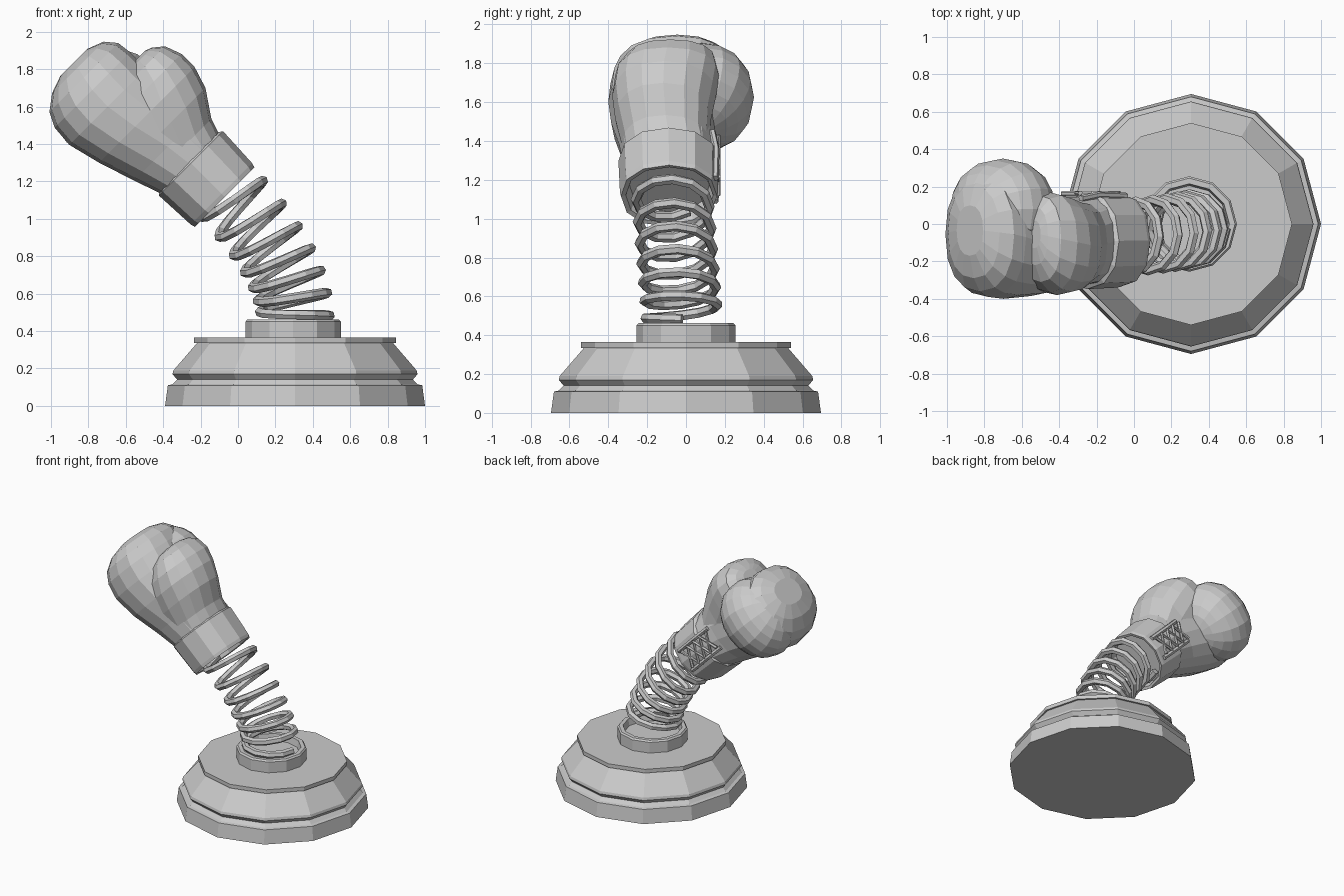
import bpy, bmesh
from math import sin, cos, pi
from mathutils import Vector

if "Cube" in bpy.data.objects:
    bpy.data.objects.remove(bpy.data.objects["Cube"])

# Glove frame: origin at the cuff opening, U along the forearm, V across it, Y is world y
O = Vector((-0.075, 0, 1.12))
U = Vector((-1, 0, 1)).normalized()
V = Vector((1, 0, 1)).normalized()
Y = Vector((0, 1, 0))


def loft(name, rings, caps=True):
    """Skin a list of equal-length vertex rings."""
    bm = bmesh.new()
    rs = [[bm.verts.new(p) for p in ring] for ring in rings]
    n = len(rs[0])
    for a, b in zip(rs, rs[1:]):
        for i in range(n):
            bm.faces.new((a[i], a[(i + 1) % n], b[(i + 1) % n], b[i]))
    if caps:
        bm.faces.new(rs[0])
        bm.faces.new(rs[-1])
    bmesh.ops.recalc_face_normals(bm, faces=bm.faces)
    me = bpy.data.meshes.new(name)
    bm.to_mesh(me)
    bm.free()
    ob = bpy.data.objects.new(name, me)
    bpy.context.collection.objects.link(ob)
    return ob


def lathe(name, profile, centre, n=12):
    return loft(name, [[(centre[0] + r * cos(2 * pi * i / n),
                         centre[1] + r * sin(2 * pi * i / n), z)
                        for i in range(n)] for r, z in profile])


def section(s, v0, v1, y0, y1, n=16, power=2.3):
    """Rounded cross-section of the glove at distance s along U."""
    ring = []
    for i in range(n):
        c, d = cos(2 * pi * i / n), sin(2 * pi * i / n)
        c = abs(c) ** (2 / power) * (1 if c > 0 else -1)
        d = abs(d) ** (2 / power) * (1 if d > 0 else -1)
        ring.append(O + U * s + V * ((v0 + v1) / 2 + (v1 - v0) / 2 * c)
                    + Y * ((y0 + y1) / 2 + (y1 - y0) / 2 * d))
    return ring


def tube(name, path, r, n=6):
    """Sweep a small circle along a path with parallel transport."""
    rings, nor = [], None
    for i, p in enumerate(path):
        t = (path[min(i + 1, len(path) - 1)] - path[max(i - 1, 0)]).normalized()
        nor = t.orthogonal() if nor is None else nor - t * nor.dot(t)
        nor.normalize()
        b = t.cross(nor)
        rings.append([p + r * (nor * cos(2 * pi * k / n) + b * sin(2 * pi * k / n))
                      for k in range(n)])
    return loft(name, rings)


# Stepped round base
lathe("base", [(0.695, 0), (0.68, 0.11), (0.655, 0.115), (0.63, 0.14),
               (0.655, 0.17), (0.65, 0.19), (0.525, 0.335), (0.54, 0.335),
               (0.54, 0.365), (0.2, 0.365)], (0.305, 0))

# Spring socket with recessed top
lathe("spring_socket", [(0.255, 0.36), (0.255, 0.45), (0.245, 0.462),
                        (0.215, 0.462), (0.205, 0.41)], (0.295, 0))

# Bent coil spring along a quadratic curve
A, B, C = Vector((0.305, -0.02, 0.48)), Vector((0.3, -0.04, 0.76)), Vector((-0.07, -0.075, 1.15))
turns, per = 6.6, 12
path = []
for i in range(int(turns * per) + 1):
    t = i / (turns * per)
    c = A * (1 - t) ** 2 + B * (2 * t * (1 - t)) + C * t * t
    tan = ((B - A) * (1 - t) + (C - B) * t).normalized()
    side = Y.cross(tan).normalized()
    a = -2 * pi * i / per
    path.append(c + 0.187 * (side * cos(a) + tan.cross(side) * sin(a)))
tube("spring", path, 0.027)

# Cuff with hollow opening
loft("cuff", [section(*k, n=12, power=2.2) for k in [
    (0.07, -0.19, 0.19, -0.29, 0.12),
    (0.0, -0.205, 0.205, -0.31, 0.14),
    (-0.005, -0.225, 0.225, -0.335, 0.16),
    (0.02, -0.232, 0.232, -0.34, 0.165),
    (0.25, -0.243, 0.243, -0.348, 0.168),
    (0.265, -0.22, 0.22, -0.32, 0.14)]])

# Hand and knuckles
loft("fist", [section(*k) for k in [
    (0.24, -0.225, 0.215, -0.325, 0.15),
    (0.40, -0.28, 0.23, -0.345, 0.14),
    (0.60, -0.345, 0.20, -0.385, 0.15),
    (0.78, -0.39, 0.19, -0.40, 0.20),
    (0.90, -0.38, 0.19, -0.39, 0.25),
    (0.98, -0.34, 0.18, -0.36, 0.25),
    (1.04, -0.26, 0.13, -0.29, 0.20),
    (1.075, -0.16, 0.04, -0.17, 0.10)]])

# Fingers curled onto the palm side
curl = []
for j in range(1, 12):
    a = pi * j / 12
    h, w = -0.255 * cos(a), sin(a)
    curl.append(section(0.80 + h, -0.085 - 0.305 * w, -0.085 + 0.305 * w,
                        0.08 - 0.27 * w, 0.08 + 0.27 * w, power=2.15))
loft("curled_fingers", curl)

# Thumb side
loft("thumb", [section(*k) for k in [
    (0.25, -0.19, 0.215, -0.32, 0.14),
    (0.34, -0.19, 0.245, -0.33, 0.12),
    (0.48, -0.18, 0.34, -0.365, 0.13),
    (0.60, -0.13, 0.378, -0.38, 0.155),
    (0.70, -0.04, 0.378, -0.365, 0.17),
    (0.79, 0.04, 0.345, -0.31, 0.15),
    (0.835, 0.10, 0.29, -0.22, 0.09),
    (0.85, 0.15, 0.25, -0.13, 0.02)]])

# Crossed laces on the palm side
for sign, name in ((1, "lace_a"), (-1, "lace_b")):
    tube(name, [O + U * (0.07 + 0.075 * i) + V * (sign * 0.07 * (-1) ** i) + Y * 0.165
                for i in range(5)], 0.013)
for side, name in ((-1, "lace_strip_lower"), (1, "lace_strip_upper")):
    tube(name, [O + U * s + V * (side * 0.085) + Y * y
                for s, y in ((0.04, 0.15), (0.25, 0.155), (0.38, 0.135))], 0.018)
